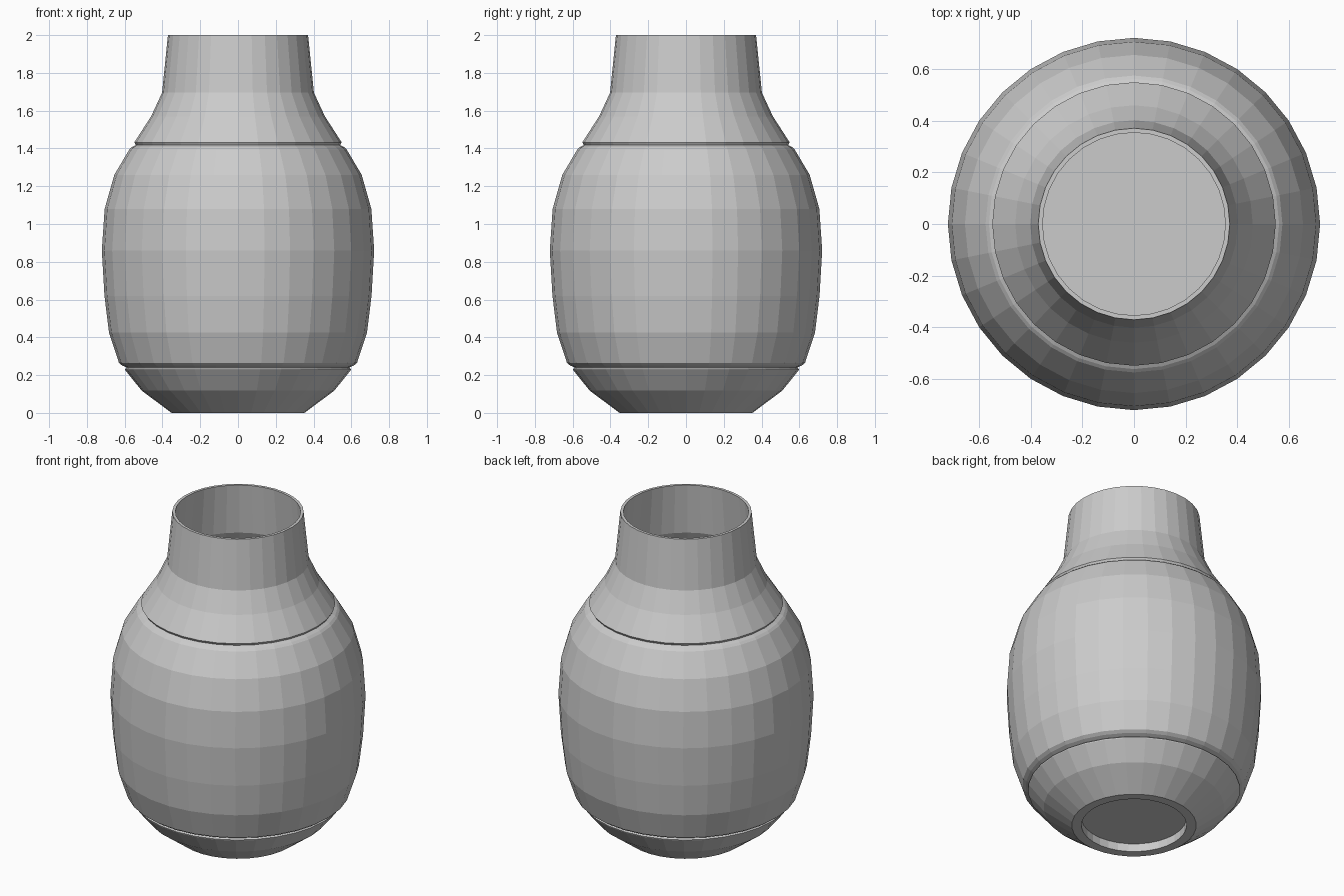
import bpy, bmesh
from math import cos, sin, tau

if "Cube" in bpy.data.objects:
    bpy.data.objects.remove(bpy.data.objects["Cube"])

SEGMENTS = 32


def lathe(name, profile):
    """Revolve (radius, z) points around z; both ends close on the axis."""
    bm = bmesh.new()
    rings = [[bm.verts.new((r * cos(tau * i / SEGMENTS), r * sin(tau * i / SEGMENTS), z))
              for i in range(SEGMENTS)] for r, z in profile]
    for a, b in zip(rings, rings[1:]):
        for i in range(SEGMENTS):
            j = (i + 1) % SEGMENTS
            bm.faces.new((a[i], a[j], b[j], b[i]))
    bm.faces.new(rings[0][::-1])
    bm.faces.new(rings[-1])
    bmesh.ops.recalc_face_normals(bm, faces=bm.faces)
    mesh = bpy.data.meshes.new(name)
    bm.to_mesh(mesh)
    bm.free()
    obj = bpy.data.objects.new(name, mesh)
    bpy.context.collection.objects.link(obj)
    return obj


# Recessed underside and foot ring
foot = [(0.297, 0.05), (0.297, 0.0), (0.352, 0.0)]
# Lower bowl with its groove
bowl = [(0.51, 0.118), (0.597, 0.226), (0.599, 0.232), (0.588, 0.24),
        (0.612, 0.25), (0.63, 0.264)]
# Belly up to the shoulder groove
belly = [(0.683, 0.425), (0.707, 0.62), (0.721, 0.86), (0.706, 1.08),
         (0.655, 1.26), (0.575, 1.395), (0.562, 1.407), (0.541, 1.418), (0.549, 1.432)]
# Shoulder and neck
neck = [(0.46, 1.57), (0.402, 1.695), (0.371, 2.0)]
# Inner wall from the rim down to the floor
inside = [(0.354, 2.0), (0.384, 1.69), (0.442, 1.56), (0.525, 1.42), (0.636, 1.25),
          (0.687, 1.075), (0.702, 0.86), (0.688, 0.62), (0.664, 0.43),
          (0.575, 0.24), (0.495, 0.13), (0.42, 0.07)]

lathe("vase", foot + bowl + belly + neck + inside)
